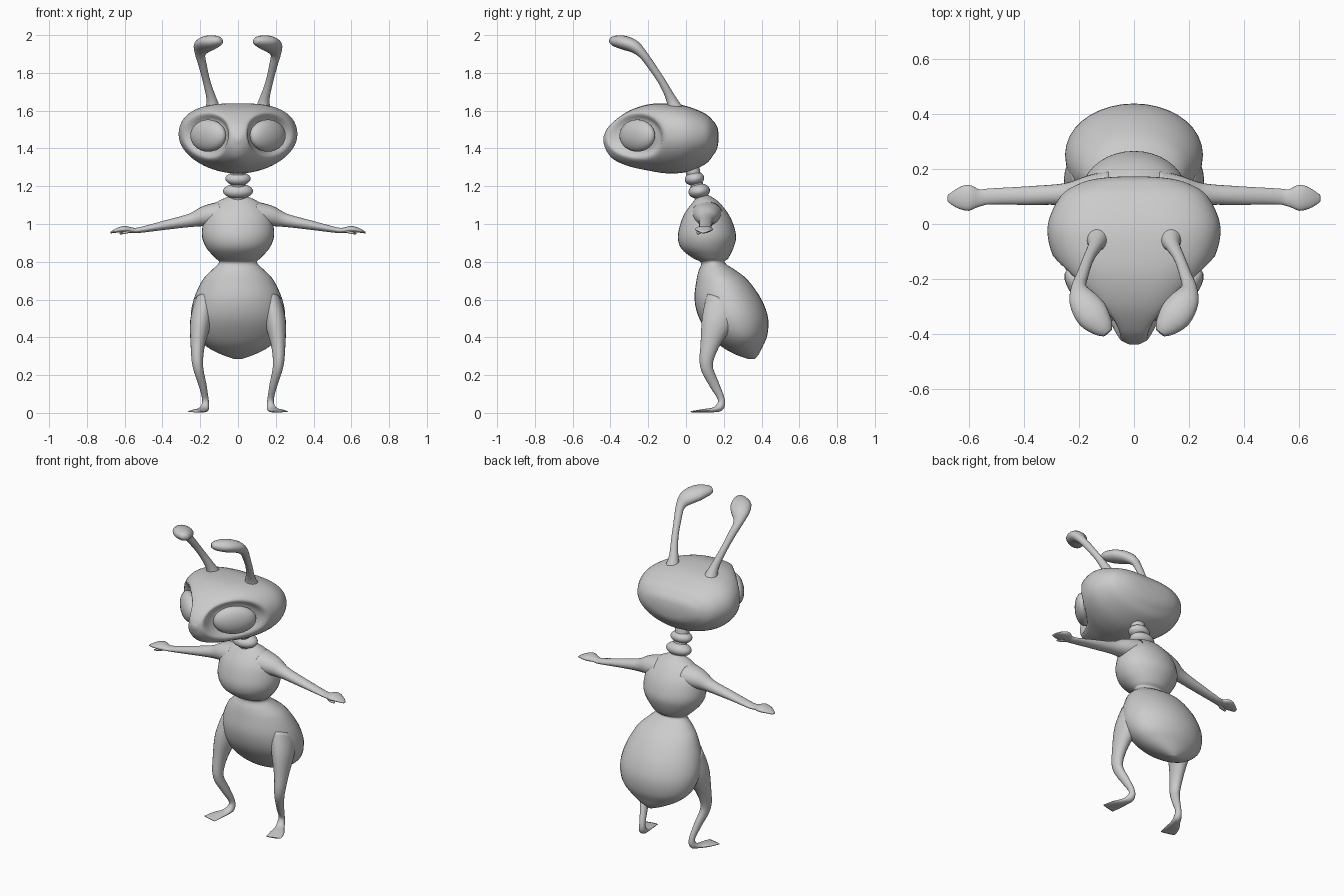
import bpy, bmesh, math
from mathutils import Vector, Matrix


def finish(name, bm, mirror=False):
    bmesh.ops.recalc_face_normals(bm, faces=bm.faces)
    for f in bm.faces:
        f.smooth = True
    me = bpy.data.meshes.new(name)
    bm.to_mesh(me)
    bm.free()
    ob = bpy.data.objects.new(name, me)
    bpy.context.collection.objects.link(ob)
    if mirror:
        m = ob.modifiers.new("mirror", 'MIRROR')
        m.use_mirror_merge = False
    return ob


def spline(pts, steps):
    """Catmull-Rom through tuples of any length."""
    out = []
    for i in range(len(pts) - 1):
        p0, p1, p2 = pts[max(i - 1, 0)], pts[i], pts[i + 1]
        p3 = pts[min(i + 2, len(pts) - 1)]
        for k in range(steps):
            t = k / steps
            out.append([0.5 * (2 * b + (c - a) * t + (2 * a - 5 * b + 4 * c - d) * t * t
                               + (3 * b - a - 3 * c + d) * t ** 3)
                        for a, b, c, d in zip(p0, p1, p2, p3)])
    out.append(list(pts[-1]))
    return out


def loft(pts, ref, axis=None, segs=20, steps=4, shape=None):
    """Rings (x, y, z, radius along ref, other radius); fixed axis or following the path."""
    bm = bmesh.new()
    rows = spline(pts, steps)
    cs = [Vector(r[:3]) for r in rows]
    rings = []
    for i, r in enumerate(rows):
        t = Vector(axis) if axis else (cs[min(i + 1, len(cs) - 1)] - cs[max(i - 1, 0)]).normalized()
        a = Vector(ref)
        a = (a - t * a.dot(t)).normalized()
        b = t.cross(a)
        ring = []
        for k in range(segs):
            w = 2 * math.pi * k / segs
            u, v = math.cos(w), math.sin(w)
            if shape:
                u, v = shape(u, v)
            ring.append(bm.verts.new(cs[i] + a * u * max(r[3], .001) + b * v * max(r[4], .001)))
        rings.append(ring)
    for p, q in zip(rings, rings[1:]):
        for k in range(segs):
            j = (k + 1) % segs
            bm.faces.new((p[k], p[j], q[j], q[k]))
    bm.faces.new(rings[0])
    bm.faces.new(rings[-1])
    return bm


def ellipsoid(name, loc, radii, turn=0, axis='Z', mirror=False):
    bm = bmesh.new()
    mat = Matrix.Translation(loc) @ Matrix.Rotation(turn, 4, axis) @ Matrix.Diagonal((*radii, 1))
    bmesh.ops.create_uvsphere(bm, u_segments=24, v_segments=14, radius=1, matrix=mat)
    return finish(name, bm, mirror)


# Thorax and abdomen: z, front y, back y, half width
body = [(1.152, .07, .12, .03), (1.12, .04, .17, .105), (1.06, -.005, .22, .165),
        (1.0, -.03, .25, .186), (.93, -.043, .265, .19), (.87, -.025, .25, .165),
        (.82, .035, .225, .12), (.795, .08, .205, .1), (.75, .066, .27, .145),
        (.7, .055, .33, .19), (.6, .045, .4, .235), (.5, .07, .435, .25),
        (.41, .13, .43, .225), (.35, .19, .405, .165), (.31, .26, .385, .09),
        (.285, .33, .365, .02)]
rings = [(0, (f + k) / 2, z, w, (k - f) / 2) for z, f, k, w in body]
finish("body", loft(rings, (1, 0, 0), (0, 0, -1), 36))

# Head: y, bottom z, top z, half width
head = [(.172, 1.44, 1.48, .05), (.165, 1.40, 1.515, .13), (.145, 1.365, 1.545, .2),
        (.1, 1.315, 1.585, .265), (0, 1.275, 1.625, .31), (-.1, 1.268, 1.638, .298),
        (-.2, 1.283, 1.633, .245), (-.3, 1.305, 1.6, .175), (-.38, 1.34, 1.545, .095),
        (-.42, 1.385, 1.5, .05), (-.438, 1.435, 1.46, .015)]
rings = [(0, y, (b + t) / 2, w, (t - b) / 2) for y, b, t, w in head]


def head_shape(u, v):
    # flat broad crown, tapered jaw
    e = .65 if v > 0 else 1.0
    return math.copysign(abs(u) ** e, u) * (1 + .1 * v), v


bm = loft(rings, (1, 0, 0), (0, -1, 0), 64, 6, head_shape)
# Eye sockets pressed into the face
for s in (1, -1):
    n = Vector((s * .707, -.707, 0))
    for vert in bm.verts:
        d = vert.co - Vector((s * .165, -.265, 1.468))
        r2 = ((s * d.x + d.y) * .707 / .2) ** 2 + (d.z / .125) ** 2
        if r2 < 1 and d.dot(n) > -.09 and s * vert.co.x > 0:
            k = min(1, 1.5 * (1 - r2))
            vert.co -= n * .055 * k * k * (3 - 2 * k)
finish("head", bm)
ellipsoid("eyes", (.158, -.258, 1.468), (.125, .05, .085), math.radians(45), mirror=True)

# Neck beads and core
ellipsoid("neck_lower_bead", (0, .07, 1.174), (.08, .057, .04), .15, 'X')
ellipsoid("neck_upper_bead", (0, .045, 1.24), (.067, .052, .036), .15, 'X')
finish("neck_core", loft([(0, .09, 1.12, .045, .04), (0, .06, 1.2, .04, .033),
                          (0, .03, 1.3, .045, .04)], (1, 0, 0), segs=16))

# Arms with flat hands and a small thumb
arm = [(.09, .11, 1.05, .085, .07), (.17, .11, 1.042, .065, .056), (.25, .108, 1.02, .04, .036),
       (.38, .103, .995, .034, .025), (.52, .1, .968, .029, .015), (.56, .095, .967, .031, .014),
       (.6, .095, .972, .047, .018), (.64, .093, .966, .036, .012), (.675, .093, .954, .013, .004)]
finish("arms", loft(arm, (0, 1, 0)), True)
thumb = [(.56, .085, .966, .012, .008), (.59, .07, .957, .014, .008), (.625, .063, .948, .006, .004)]
finish("thumbs", loft(thumb, (0, 1, 0), segs=10), True)

# Legs running into splayed feet
leg = [(.17, .21, .58, .06, .11), (.197, .165, .48, .057, .085), (.213, .126, .36, .038, .05),
       (.213, .108, .25, .028, .034), (.188, .15, .15, .021, .026), (.173, .186, .075, .017, .018),
       (.174, .18, .033, .022, .022), (.187, .145, .016, .028, .013),
       (.208, .09, .011, .042, .009), (.222, .035, .007, .046, .004)]
finish("legs", loft(leg, (1, 0, 0)), True)

# Antennae with club ends
antenna = [(.132, -.055, 1.6, .045, .045), (.14, -.078, 1.66, .027, .027),
           (.165, -.125, 1.75, .02, .02), (.187, -.185, 1.84, .022, .021),
           (.2, -.23, 1.9, .028, .024), (.185, -.275, 1.94, .052, .034),
           (.15, -.33, 1.96, .06, .037), (.112, -.375, 1.968, .04, .028),
           (.095, -.395, 1.972, .02, .015)]
finish("antennae", loft(antenna, (1, 0, 0)), True)
